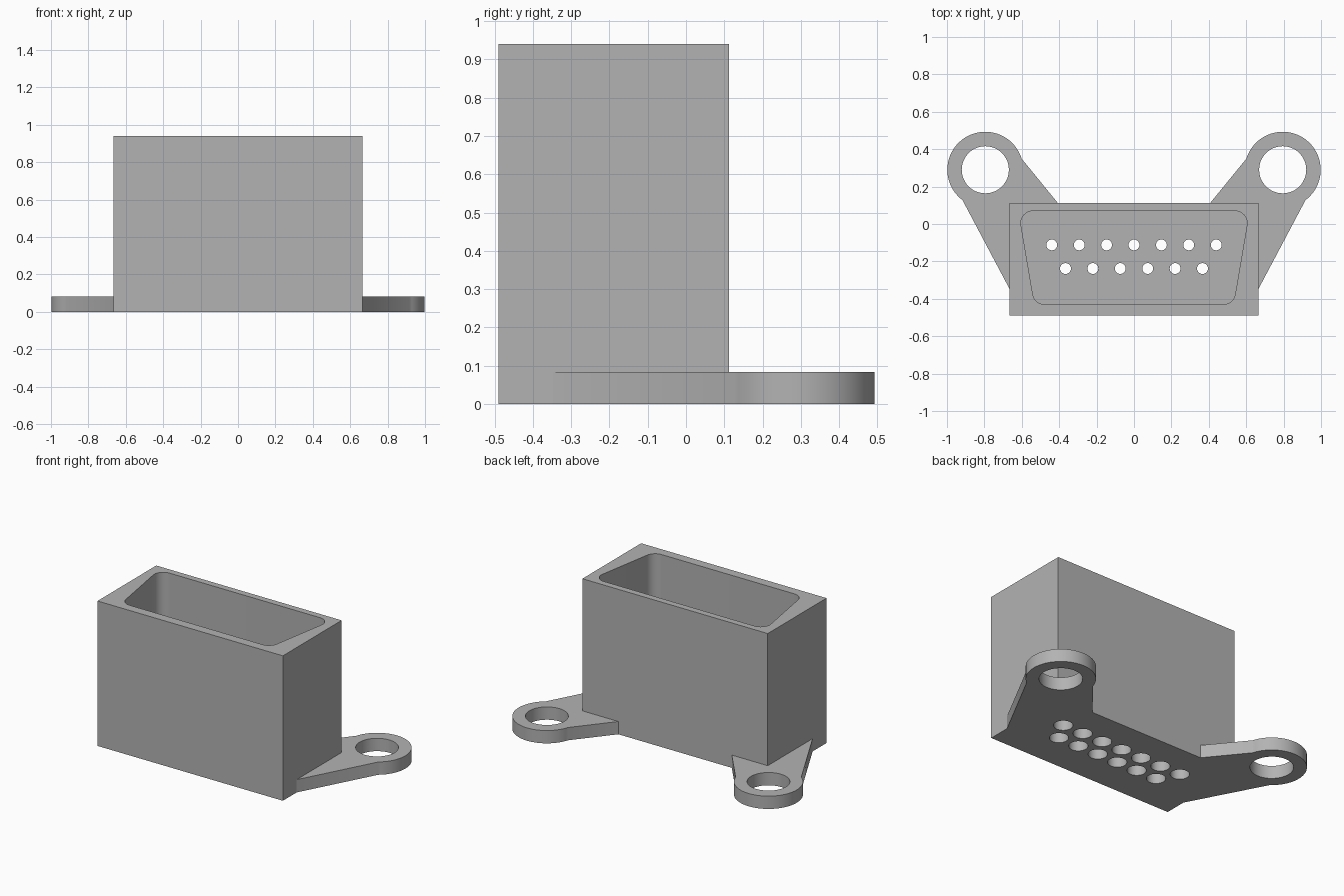
import bpy, bmesh
from math import cos, sin, radians
from mathutils import Vector

cube = bpy.data.objects.get("Cube")
if cube:
    bpy.data.objects.remove(cube, do_unlink=True)

grey = bpy.data.materials.new("light_grey_plastic")
grey.use_nodes = True
grey.diffuse_color = (0.45, 0.45, 0.45, 1)
grey.node_tree.nodes["Principled BSDF"].inputs["Base Color"].default_value = (0.45, 0.45, 0.45, 1)


def arc(cx, cy, r, start, end, steps):
    """Points on an arc, angles in degrees."""
    angles = [radians(start + (end - start) * i / steps) for i in range(steps + 1)]
    return [(cx + r * cos(a), cy + r * sin(a)) for a in angles]


def circle(cx, cy, r, steps=48):
    return arc(cx, cy, r, 0, 360, steps)[:-1]


def rounded(corners, r, steps=8):
    """Convex counter-clockwise outline with rounded corners."""
    pts = []
    for i, c in enumerate(corners):
        c = Vector(c)
        a = (Vector(corners[i - 1]) - c).normalized()
        b = (Vector(corners[(i + 1) % len(corners)]) - c).normalized()
        half = a.angle(b) / 2
        centre = c + (a + b).normalized() * (r / sin(half))
        first = c + a * (r / (sin(half) / cos(half))) - centre
        last = c + b * (r / (sin(half) / cos(half))) - centre
        for k in range(steps + 1):
            d = first.lerp(last, k / steps).normalized()
            pts.append(tuple(centre + d * r))
    return pts


def prism(name, outlines, z0, z1):
    """Extrude each outline from z0 to z1 into one object."""
    bm = bmesh.new()
    for pts in outlines:
        face = bm.faces.new([bm.verts.new((x, y, z0)) for x, y in pts])
        up = bmesh.ops.extrude_face_region(bm, geom=[face])["geom"]
        bmesh.ops.translate(bm, vec=(0, 0, z1 - z0),
                            verts=[v for v in up if isinstance(v, bmesh.types.BMVert)])
    bmesh.ops.recalc_face_normals(bm, faces=bm.faces)
    mesh = bpy.data.meshes.new(name)
    bm.to_mesh(mesh)
    bm.free()
    mesh.materials.append(grey)
    obj = bpy.data.objects.new(name, mesh)
    bpy.context.collection.objects.link(obj)
    return obj


def activate(obj):
    bpy.ops.object.select_all(action="DESELECT")
    obj.select_set(True)
    bpy.context.view_layer.objects.active = obj


def cut(obj, cutter):
    mod = obj.modifiers.new("cut", "BOOLEAN")
    mod.operation, mod.solver, mod.object = "DIFFERENCE", "EXACT", cutter
    activate(obj)
    bpy.ops.object.modifier_apply(modifier=mod.name)
    bpy.data.objects.remove(cutter, do_unlink=True)


HALF, FRONT, BACK, TOP = 0.665, -0.49, 0.112, 0.94
FLOOR, BORE, TAB = 0.3, 0.2, 0.083

# Connector housing block
housing = prism("housing", [[(-HALF, FRONT), (HALF, FRONT), (HALF, BACK), (-HALF, BACK)]], 0, TOP)

# Tapered socket open at the top
socket = rounded([(-0.532, -0.43), (0.532, -0.43), (0.617, 0.07), (-0.617, 0.07)], 0.065)
cut(housing, prism("socket_cutter", [socket], FLOOR, TOP + 0.1))

# Two staggered rows of pin holes, wider from underneath
PITCH = 0.1465
pins = [((i - (n - 1) / 2) * PITCH, y) for n, y in ((7, -0.112), (6, -0.238)) for i in range(n)]
cut(housing, prism("bore_cutter", [circle(x, y, 0.056, 32) for x, y in pins], -0.1, BORE))
cut(housing, prism("pin_cutter", [circle(x, y, 0.029, 24) for x, y in pins], BORE - 0.05, FLOOR + 0.1))

# Mounting ears: round eye on a flat arm, mirrored to the other side
EYE = (0.795, 0.29)
outline = arc(*EYE, 0.203, -53, 163, 48) + [(0.407, BACK), (HALF, BACK), (HALF, -0.348)]
ears = prism("mounting_ears", [outline], 0, TAB)
cut(ears, prism("screw_hole_cutter", [circle(*EYE, 0.126)], -0.1, TAB + 0.1))
mirror = ears.modifiers.new("mirror", "MIRROR")
mirror.use_mirror_merge = False
activate(ears)
bpy.ops.object.modifier_apply(modifier=mirror.name)

# Smooth the round walls, keep edges sharp
for part in (housing, ears):
    activate(part)
    bpy.ops.object.shade_smooth_by_angle(angle=radians(30))
